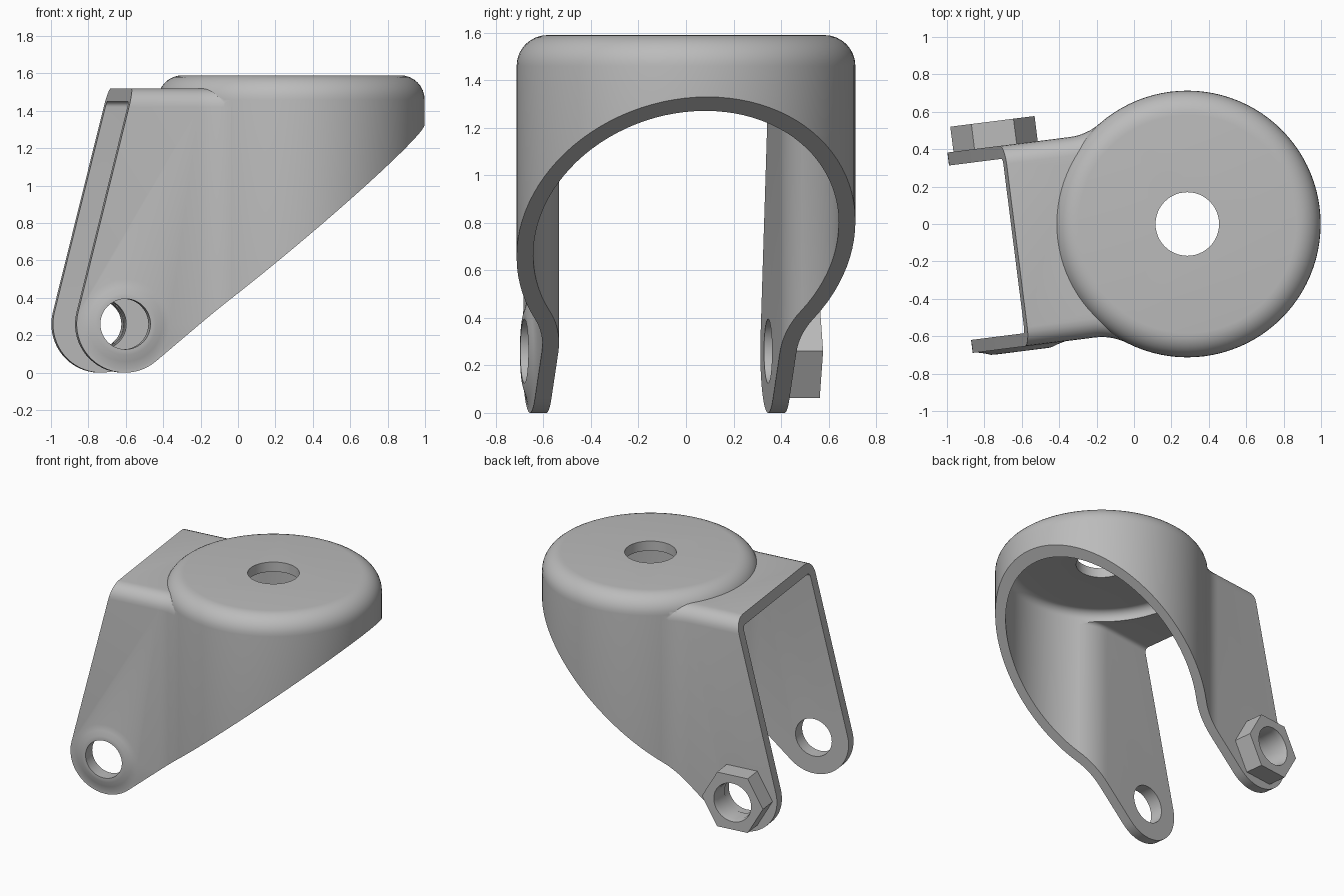
import bpy
import bmesh
from math import sin, cos, pi, radians, sqrt, atan2
from mathutils import Matrix, Vector

if "Cube" in bpy.data.objects:
    bpy.data.objects.remove(bpy.data.objects["Cube"])

# Main dimensions, measured from the swivel axis along the fork
WALL = 0.07
CAP_R, CAP_TOP, CAP_ROUND = 0.713, 1.59, 0.13
LEG, DECK_TOP, DECK_ROUND, BLEND = 0.54, 1.52, 0.1, 0.3
AXLE = Vector((-0.965, 0, 0.26))
END_R, HOLE_R = 0.26, 0.135
PLACE = Matrix.Translation((0.285, 0, 0)) @ Matrix.Rotation(radians(7.2), 4, "Z")

steel = bpy.data.materials.new("grey steel")
steel.use_nodes = True
steel.diffuse_color = (0.5, 0.5, 0.5, 1)
steel.node_tree.nodes["Principled BSDF"].inputs["Base Color"].default_value = (0.5, 0.5, 0.5, 1)


def loft(name, rings):
    """Closed solid skinned through rings of equal point count."""
    bm = bmesh.new()
    rows = [[bm.verts.new(p) for p in ring] for ring in rings]
    n = len(rows[0])
    for a, b in zip(rows, rows[1:]):
        for i in range(n):
            j = (i + 1) % n
            bm.faces.new((a[i], a[j], b[j], b[i]))
    bm.faces.new(rows[0])
    bm.faces.new(rows[-1])
    bmesh.ops.recalc_face_normals(bm, faces=bm.faces)
    mesh = bpy.data.meshes.new(name)
    bm.to_mesh(mesh)
    bm.free()
    mesh.materials.append(steel)
    ob = bpy.data.objects.new(name, mesh)
    bpy.context.collection.objects.link(ob)
    return ob


def combine(ob, other, operation):
    mod = ob.modifiers.new("cut", "BOOLEAN")
    mod.operation, mod.solver, mod.object = operation, "EXACT", other
    bpy.context.view_layer.objects.active = ob
    bpy.ops.object.modifier_apply(modifier=mod.name)
    bpy.data.objects.remove(other)


def upright(name, stations, n=96):
    """Turned solid on the swivel axis from (radius, height) pairs."""
    return loft(name, [[(r * cos(2 * pi * i / n), r * sin(2 * pi * i / n), z)
                        for i in range(n)] for r, z in stations])


def crosswise(name, stations, n=48):
    """Turned solid on the axle from (radius, y) pairs."""
    return loft(name, [[(AXLE.x + r * cos(2 * pi * i / n), y, AXLE.z + r * sin(2 * pi * i / n))
                        for i in range(n)] for r, y in stations])


def cap(name, inset, base):
    r, top, rnd = CAP_R - inset, CAP_TOP - inset, CAP_ROUND - inset
    arc = [(r - rnd + rnd * cos(a), top - rnd + rnd * sin(a))
           for a in (pi / 2 * k / 8 for k in range(9))]
    return upright(name, [(r, base)] + arc)


def deck(name, inset, base):
    """Arch-shaped body that flares out to meet the round cap."""
    side, top, rnd = LEG - inset, DECK_TOP - inset, DECK_ROUND - inset
    centre = LEG + BLEND
    start = -sqrt((CAP_R + BLEND) ** 2 - centre ** 2)
    sweep = atan2(-start, centre)
    blend = BLEND + inset
    plan = [(-1.5, side)]
    for k in range(9):
        a = sweep * k / 8
        plan.append((start + blend * sin(a), centre - blend * cos(a)))
    plan.append((-0.2, plan[-1][1]))
    rings = []
    for x, w in plan:
        half = [(w - rnd + rnd * cos(a), top - rnd + rnd * sin(a))
                for a in (pi / 2 * k / 6 for k in range(7))]
        half = [(w, base)] + half
        rings.append([(x, y, z) for y, z in half] + [(x, -y, z) for y, z in reversed(half)])
    return loft(name, rings)


# Outer body: round cap, flared legs and the raised boss
fork = cap("fork", 0, -0.05)
combine(fork, deck("deck_outer", 0, -0.07), "UNION")
combine(fork, crosswise("boss", [(0.24, -0.5), (0.24, -LEG), (0.2, -0.55),
                                 (0.165, -0.562), (0.145, -0.564)]), "UNION")

# Hollow it out
combine(fork, cap("cap_inner", WALL, -0.2), "DIFFERENCE")
combine(fork, deck("deck_inner", WALL, -0.25), "DIFFERENCE")

# Trim to the side outline: raked back edge, round leg ends, sloped lower edge
first, last = pi - atan2(0.25, 1), 2 * pi - atan2(1, 0.84)
outline = [(AXLE.x + END_R * cos(a), AXLE.z + END_R * sin(a))
           for a in (first + (last - first) * k / 24 for k in range(25))]
x0, z0 = outline[0]
x1, z1 = outline[-1]
outline += [(0.9, z1 + 0.84 * (0.9 - x1)), (0.9, 1.8), (x0 + 0.25 * (1.8 - z0), 1.8)]
combine(fork, loft("side_outline", [[(x, y, z) for x, z in outline] for y in (-1, 1)]), "INTERSECT")

# Swivel hole and axle holes
combine(fork, upright("swivel_hole", [(0.17, 1.3), (0.17, 1.8)], 48), "DIFFERENCE")
combine(fork, crosswise("axle_hole", [(HOLE_R, -0.9), (HOLE_R, 0.9)]), "DIFFERENCE")

# Hexagonal nut on the left leg
nut = crosswise("axle_nut", [(0.227, LEG - 0.003), (0.227, 0.675)], 6)
combine(nut, crosswise("nut_hole", [(0.13, 0.4), (0.13, 0.64), (0.145, 0.7)]), "DIFFERENCE")

# Place and shade
for ob in (fork, nut):
    ob.data.transform(PLACE)
    bpy.ops.object.select_all(action="DESELECT")
    ob.select_set(True)
    bpy.context.view_layer.objects.active = ob
    bpy.ops.object.shade_smooth_by_angle(angle=radians(30))
